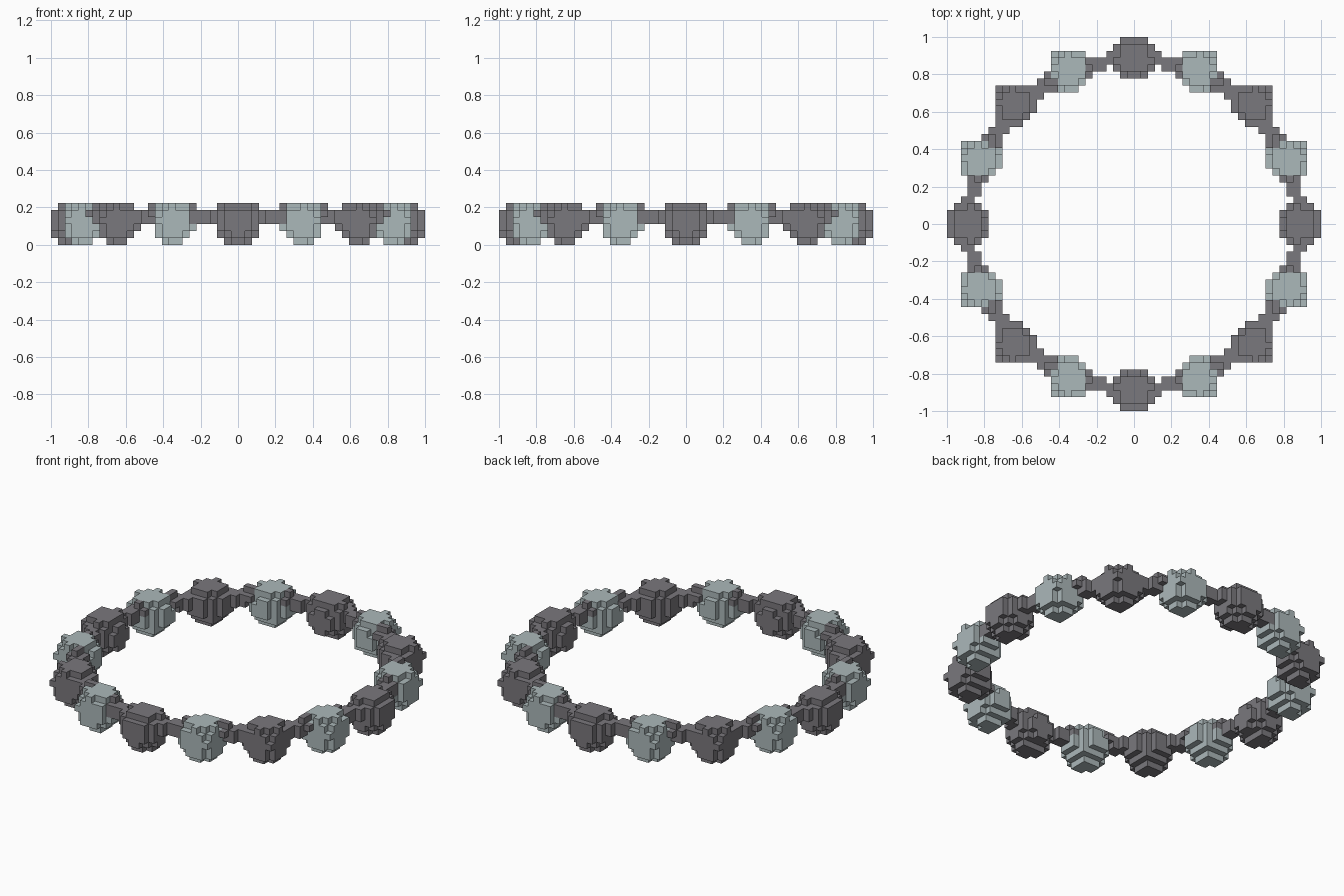
import bpy, bmesh
from math import sin, cos, pi, hypot, sqrt
from mathutils import Vector

cube = bpy.data.objects.get("Cube")
if cube:
    bpy.data.objects.remove(cube)

UNIT = 1 / 27              # edge of one block
HALF, LAYERS = 27, 6       # grid half width and height in blocks
BEADS = 16
BEAD_R, BEAD_Z = 3.22, 3.25
CORD_R, CORD_Z, CORD_THICK, KNOT_THICK = 23.8, 4.0, 1.1, 1.6


def material(name, rgb):
    m = bpy.data.materials.new(name)
    m.use_nodes = True
    m.diffuse_color = (*rgb, 1)
    m.node_tree.nodes["Principled BSDF"].inputs["Base Color"].default_value = (*rgb, 1)
    return m


dark = material("dark grey", (0.195, 0.188, 0.205))
light = material("pale blue grey", (0.41, 0.48, 0.49))

# Bead centres around the ring; diagonal ones sit slightly further out
centres = []
for k in range(BEADS):
    a = 2 * pi * k / BEADS
    r = 24.4 if k % 4 == 2 else 24.1
    centres.append(Vector((r * cos(a), r * sin(a), BEAD_Z)))


def owner(p):
    """Part that fills the block centred at p: bead number, 'cord' or None."""
    flat = hypot(p.x, p.y) - CORD_R
    if abs(flat) > 5:
        return None
    k, d = min(((i, (p - c).length) for i, c in enumerate(centres)), key=lambda t: t[1])
    gap = hypot(flat, p.z - CORD_Z)
    near = d < (4.4 if k % 2 else 3.6)
    in_cord = gap < CORD_THICK or (near and p.z > CORD_Z and gap < KNOT_THICK)
    if d < BEAD_R and not (in_cord and d > 2.95):
        return k
    return "cord" if in_cord else None


# Fill the block grid
cells = {}
for x in range(-HALF, HALF):
    for y in range(-HALF, HALF):
        for z in range(LAYERS):
            part = owner(Vector((x + 0.5, y + 0.5, z + 0.5)))
            if part is not None:
                cells[x, y, z] = part

AXES = [Vector(v) for v in ((1, 0, 0), (0, 1, 0), (0, 0, 1))]


def build(part, name, mat):
    """Skin the exposed sides of every block in one part."""
    bm = bmesh.new()
    for cell, p in cells.items():
        if p != part:
            continue
        mid = Vector(cell) + Vector((0.5, 0.5, 0.5))
        for i in range(3):
            for s in (-1, 1):
                n = AXES[i] * s
                if tuple(int(c) for c in Vector(cell) + n) in cells:
                    continue
                u, v = AXES[(i + 1) % 3], AXES[(i + 2) % 3] * s
                quad = [mid + (n + u * a + v * b) / 2
                        for a, b in ((-1, -1), (1, -1), (1, 1), (-1, 1))]
                bm.faces.new([bm.verts.new(q * UNIT) for q in quad])
    bmesh.ops.remove_doubles(bm, verts=bm.verts, dist=UNIT / 100)
    # Join the coplanar squares into larger flat panels
    bmesh.ops.dissolve_limit(bm, angle_limit=0.01, verts=bm.verts, edges=bm.edges)
    me = bpy.data.meshes.new(name)
    bm.to_mesh(me)
    bm.free()
    me.materials.append(mat)
    bpy.context.collection.objects.link(bpy.data.objects.new(name, me))


# Cord and alternating beads
build("cord", "cord_ring", dark)
for k in range(BEADS):
    build(k, f"{'light' if k % 2 else 'dark'}_bead_{k // 2 + 1}", light if k % 2 else dark)
